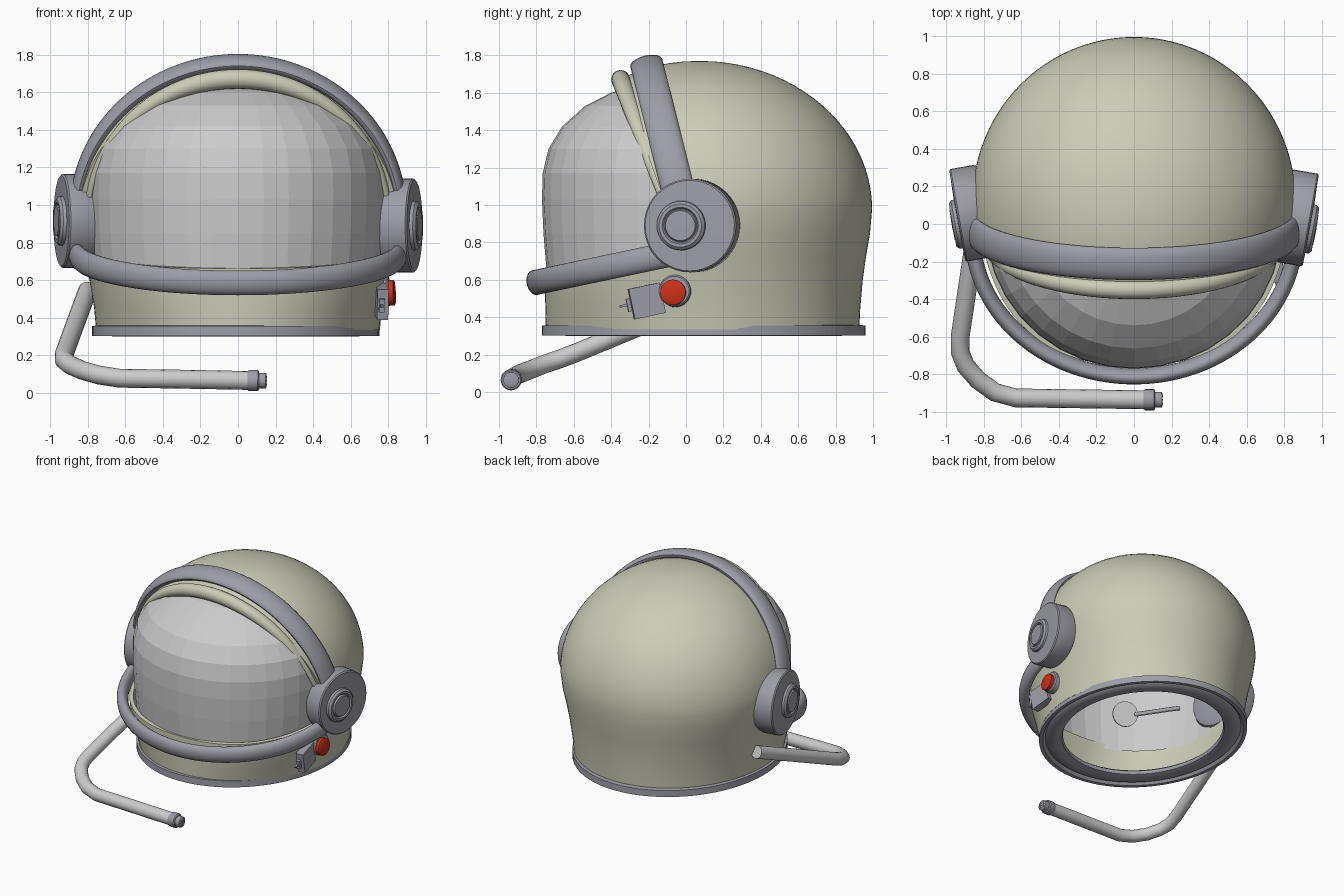
import bpy, bmesh
from math import sin, cos, pi, radians, copysign, sqrt
from mathutils import Vector as V, Matrix

if "Cube" in bpy.data.objects:
    bpy.data.objects.remove(bpy.data.objects["Cube"])


def material(name, rgb):
    m = bpy.data.materials.new(name)
    m.diffuse_color = (*rgb, 1)
    m.use_nodes = True
    m.node_tree.nodes["Principled BSDF"].inputs["Base Color"].default_value = m.diffuse_color
    return m


CREAM = material("cream", (0.60, 0.60, 0.48))
TRIM = material("trim_grey", (0.34, 0.34, 0.39))
RED = material("red", (0.60, 0.03, 0.01))


def smooth(ob, angle=38):
    bpy.ops.object.select_all(action='DESELECT')
    ob.select_set(True)
    bpy.context.view_layer.objects.active = ob
    bpy.ops.object.shade_smooth_by_angle(angle=radians(angle))


def loft(name, rings, mat=None, around=True, along=False, caps=True, shade=True):
    """Skin a list of rings with equal point counts."""
    bm = bmesh.new()
    vs = [[bm.verts.new(p) for p in r] for r in rings]
    n, m = len(rings[0]), len(rings)
    for i in range(m if along else m - 1):
        a, b = vs[i], vs[(i + 1) % m]
        for j in range(n if around else n - 1):
            k = (j + 1) % n
            bm.faces.new((a[j], a[k], b[k], b[j]))
    if caps and not along:
        bm.faces.new(vs[0])
        bm.faces.new(vs[-1])
    bmesh.ops.recalc_face_normals(bm, faces=bm.faces)
    me = bpy.data.meshes.new(name)
    bm.to_mesh(me)
    bm.free()
    ob = bpy.data.objects.new(name, me)
    bpy.context.collection.objects.link(ob)
    if mat:
        me.materials.append(mat)
    if shade:
        smooth(ob)
    return ob


def lathe(name, profile, loc, axis, mat=None, seg=40):
    """Revolve (radius, height) points about an axis."""
    M = Matrix.Translation(loc) @ V(axis).to_track_quat('Z', 'Y').to_matrix().to_4x4()
    return loft(name, [[M @ V((r * cos(2 * pi * j / seg), r * sin(2 * pi * j / seg), h))
                        for j in range(seg)] for r, h in profile], mat)


def sweep(name, path, normal, ra, rb, mat=None, seg=20):
    """Sweep an ellipse; ra along normal, rb across; size may vary per point."""
    path = [V(p) for p in path]
    rings = []
    for i, p in enumerate(path):
        t = (path[min(i + 1, len(path) - 1)] - path[max(i - 1, 0)]).normalized()
        b = t.cross(V(normal)).normalized()
        n = b.cross(t)
        f = i / (len(path) - 1)
        rings.append([p + n * ra(f) * cos(2 * pi * j / seg) + b * rb(f) * sin(2 * pi * j / seg)
                      for j in range(seg)])
    return loft(name, rings, mat)


def box(name, size, loc, rot=(0, 0, 0), mat=None):
    bpy.ops.mesh.primitive_cube_add(size=1, location=loc, rotation=rot)
    ob = bpy.context.object
    ob.name = name
    ob.scale = size
    if mat:
        ob.data.materials.append(mat)
    return ob


def shell_ring(z, rx, ry, cy, n, seg=96):
    """Ellipse behind, fuller superellipse in front."""
    pts = []
    for j in range(seg):
        c, s = cos(2 * pi * j / seg), sin(2 * pi * j / seg)
        e = 2 / n if s < 0 else 1
        pts.append((rx * copysign(abs(c) ** e, c), cy + ry * copysign(abs(s) ** e, s), z))
    return pts


# Helmet shell: tapered neck below a dome, hollow, with the face opening cut away
rings = [shell_ring(*r) for r in ((.335, .755, .838, .088, 2.0), (.45, .765, .842, .09, 2.15),
                                  (.6, .79, .85, .095, 2.35), (.72, .812, .858, .104, 2.35),
                                  (.85, .843, .87, .114, 2.3))]
for i in range(23):
    a = i / 22.3 * pi / 2
    k = cos(a) ** 0.96
    rings.append(shell_ring(.98 + .79 * sin(a), .86 * k, .875 * k, .12 - .05 * sin(a) ** 2,
                            2.3 - .3 * min(1, 2 * sin(a))))
rings.append(shell_ring(1.77, .004, .004, .07, 2))
shell = loft("helmet_shell", rings, CREAM, caps=False, shade=False)
bm = bmesh.new()
bm.from_mesh(shell.data)
bmesh.ops.holes_fill(bm, edges=[e for e in bm.edges if e.is_boundary and e.verts[0].co.z > 1.7], sides=0)
bmesh.ops.recalc_face_normals(bm, faces=bm.faces)
bm.to_mesh(shell.data)
bm.free()


def edge_y(z):
    return -.09 - .36 * (z - .95)


outline = [(-1.3, .60), (-.75, .662), (-.02, .75), (edge_y(.85), .85), (edge_y(1.2), 1.2),
           (edge_y(1.95), 1.95), (-1.3, 1.95)]
cutter = loft("opening_cutter", [[(x, y, z) for y, z in outline] for x in (-1.2, 1.2)], shade=False)
cutter.hide_render = True
cutter.hide_set(True)
bpy.context.view_layer.objects.active = shell
sol = shell.modifiers.new("thickness", 'SOLIDIFY')
sol.thickness, sol.offset = .03, -1
cut = shell.modifiers.new("opening", 'BOOLEAN')
cut.object, cut.operation, cut.solver = cutter, 'DIFFERENCE', 'EXACT'
for name in ("thickness", "opening"):
    bpy.ops.object.modifier_apply(modifier=name)
bpy.data.objects.remove(cutter)
smooth(shell)

# Faceted visor
profile = ((.62, .965), (.85, .99), (1.03, 1), (1.17, .995), (1.3, .955), (1.42, .86),
           (1.53, .70), (1.60, .52), (1.65, .3))
loft("visor", [[(.79 * k * cos(pi + pi * j / 18), .77 * k * sin(pi + pi * j / 18), z) for j in range(19)]
               for z, k in profile], around=False, caps=False, shade=False)

# Rolled brow lip, brow hoop and chin hoop
arc = [radians(2 + 176 * i / 64) for i in range(65)]
lip = [(.80 * cos(t), edge_y(.93 + .74 * sin(t)), .93 + .74 * sin(t)) for t in arc]
sweep("brow_lip", lip, (0, 1, .36), lambda f: .02 + .03 * sin(pi * f), lambda f: .018 + .034 * sin(pi * f) ** 2, CREAM)
brow = [(.86 * cos(t), -.01 - .25 * .81 * sin(t), .95 + .81 * sin(t)) for t in arc]
sweep("brow_hoop", brow, (0, 1, .25), lambda f: .088, lambda f: .039, TRIM)
chin = [(.86 * cos(t), -.05 - .76 * sin(t), .585 + .21 * .76 * (1 - sin(t))) for t in arc]
sweep("chin_hoop", chin, (0, -.21, 1), lambda f: .067, lambda f: .042, TRIM)

# Neck ring with grooved underside
section = ((1, .302), (1, .355), (.96, .36), (.8, .36), (.77, .34), (.78, .315), (.84, .3),
           (.91, .305), (.94, .325), (.965, .302))
loft("neck_ring", [[(-.012 + .765 * k * cos(2 * pi * j / 80), .095 + .865 * k * sin(2 * pi * j / 80), z)
                    for j in range(80)] for k, z in section], TRIM, along=True)

# Ear discs with raised round caps
for side, s, c in (("right", 1, (.94, .02, .89)), ("left", -1, (-.94, .045, .915))):
    ax = V((s * cos(radians(10)), -sin(radians(10)), 0))
    lathe(side + "_ear_disc", ((.19, -.195), (.23, -.175), (.25, -.13), (.25, -.008), (.242, 0), (.01, .006)),
          c, ax, TRIM)
    lathe(side + "_ear_cap", ((.135, -.02), (.13, .018), (.115, .032), (.098, .032), (.09, .02), (.086, .02),
                              (.08, .034), (.01, .036)), V(c) + V((-s * .006, -.045, 0)), ax, TRIM)

# Air hose with microphone tip
hose = [(-.80, .23, .545), (-.865, -.2, .37), (-.925, -.6, .205), (-.925, -.68, .175), (-.895, -.755, .15),
        (-.83, -.83, .12), (-.74, -.895, .095), (-.63, -.925, .078), (-.3, -.93, .073), (.06, -.935, .066)]
sweep("hose", hose, (0, 0, 1), lambda f: .05, lambda f: .05, seg=16)
lathe("hose_collar", ((.05, 0), (.056, .01), (.056, .055), (.05, .062)), (.05, -.935, .066), (1, 0, -.02), TRIM, 24)
lathe("microphone_tip", ((.042, 0), (.042, .042), (.036, .046)), (.105, -.935, .065), (1, 0, -.02), TRIM, 24)
for i in range(9):
    box("microphone_dot", (.006, .01, .01), (.151, -.955 + .02 * (i % 3), .045 + .02 * (i // 3)), mat=TRIM)

# Red button and clip box on the right cheek
ax = (1, -.08, .05)
lathe("button_socket", ((.085, -.06), (.085, .02), (.077, .03), (.05, .03)), (.775, -.058, .54), ax, TRIM, 32)
lathe("red_button", ((.068, -.03), (.068, .025), (.06, .03)), (.805, -.068, .532), ax, RED, 32)
tilt = (radians(12), 0, radians(6))
box("clip_box", (.06, .17, .165), (.762, -.21, .487), tilt, TRIM)
box("clip_plate", (.03, .02, .07), (.765, -.305, .465), tilt, TRIM)
box("clip_prong", (.015, .05, .012), (.765, -.33, .462), tilt, TRIM)

# Small eyepiece on an arm inside the visor
lathe("eyepiece", ((.1, -.008), (.1, .008)), (-.38, -.56, .91), (.4, .85, -.3), None, 32)
a, b = V((-.44, -.52, .91)), V((-.70, -.28, .96))
sweep("eyepiece_arm", [a, b], (0, 0, 1), lambda f: .02, lambda f: .01, TRIM, 8)
